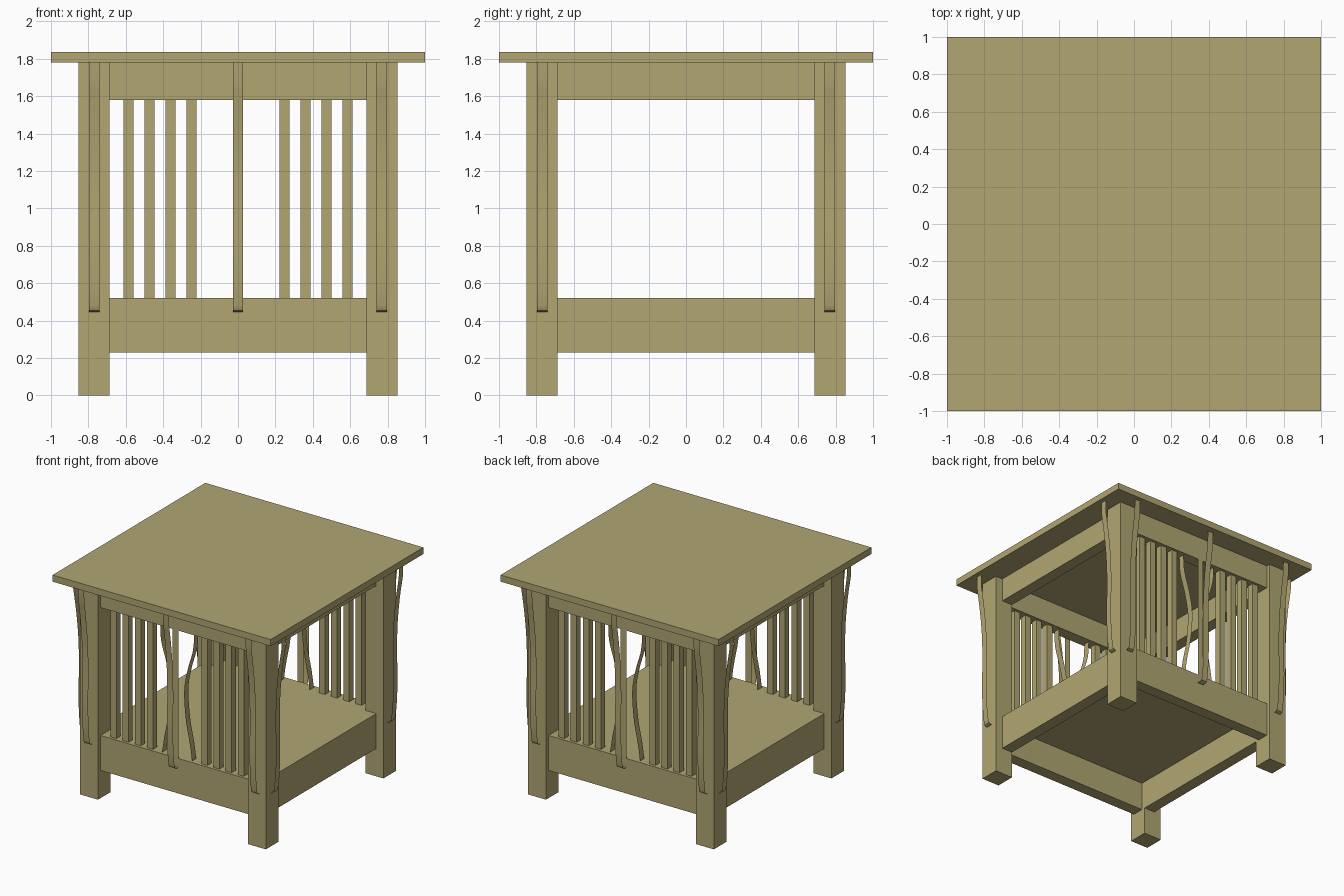
import bpy
import bmesh

if "Cube" in bpy.data.objects:
    bpy.data.objects.remove(bpy.data.objects["Cube"])


def mesh_object(name, bm, smooth=False):
    mesh = bpy.data.meshes.new(name)
    bm.to_mesh(mesh)
    bm.free()
    ob = bpy.data.objects.new(name, mesh)
    bpy.context.collection.objects.link(ob)
    mat = bpy.data.materials.get("wood") or bpy.data.materials.new("wood")
    mat.diffuse_color = (0.44, 0.38, 0.17, 1)
    mat.use_nodes = True
    mat.node_tree.nodes["Principled BSDF"].inputs["Base Color"].default_value = mat.diffuse_color
    mesh.materials.append(mat)
    if smooth:
        bpy.ops.object.select_all(action='DESELECT')
        ob.select_set(True)
        bpy.context.view_layer.objects.active = ob
        bpy.ops.object.shade_smooth_by_angle(angle=0.5)
    return ob


def box(name, x0, x1, y0, y1, z0, z1, chamfer_x=0):
    """Box from its limits; chamfer_x bevels the outer upper edge on that x side."""
    bm = bmesh.new()
    bmesh.ops.create_cube(bm, size=1)
    for v in bm.verts:
        v.co = (x1 if v.co.x > 0 else x0, y1 if v.co.y > 0 else y0, z1 if v.co.z > 0 else z0)
    if chamfer_x:
        outer = max(x0 * chamfer_x, x1 * chamfer_x)
        edges = [e for e in bm.edges
                 if all(v.co.z == z1 and abs(v.co.x * chamfer_x - outer) < 1e-5 for v in e.verts)]
        bmesh.ops.bevel(bm, geom=edges, offset=0.05, segments=1, affect='EDGES')
    return mesh_object(name, bm)


def smooth_path(pts, steps=5):
    """Catmull-Rom curve through 2D points."""
    p = [pts[0]] + pts + [pts[-1]]
    out = []
    for a, b, c, d in zip(p, p[1:], p[2:], p[3:]):
        for i in range(steps):
            t = i / steps
            out.append(tuple(0.5 * (2 * b[k] + (c[k] - a[k]) * t
                                    + (2 * a[k] - 5 * b[k] + 4 * c[k] - d[k]) * t * t
                                    + (3 * b[k] - a[k] - 3 * c[k] + d[k]) * t ** 3) for k in (0, 1)))
    return out + [pts[-1]]


def strip(name, path, centre, place, closed=False):
    """Ribbon along (depth, z) path; place maps (depth, across) to (x, y)."""
    bm = bmesh.new()
    rows = []
    for d, z in path:
        rows.append([bm.verts.new((*place(d, centre + s * W / 2), z)) for s in (-1, 1)])
    pairs = list(zip(rows, rows[1:])) + ([(rows[-1], rows[0])] if closed else [])
    for a, b in pairs:
        bm.faces.new((a[0], a[1], b[1], b[0]))
    if closed:
        bmesh.ops.recalc_face_normals(bm, faces=bm.faces)
    return mesh_object(name, bm, smooth=True)


W = 0.055                   # width of slats and brackets
LO, LI = 0.853, 0.687       # outer and inner leg faces
FO, FI = 0.82, 0.72         # front/back rail faces
SO = 0.787                  # side rail outer face

# Top and shelf
box("table_top", -1, 1, -1, 1, 1.78, 1.835)
box("shelf", -LI, LI, -FI, FI, 0.47, 0.52)

# Legs
for sx in (-1, 1):
    for sy in (-1, 1):
        xs, ys = sorted((sx * LI, sx * LO)), sorted((sy * LI, sy * LO))
        box("leg", *xs, *ys, 0, 1.78)

# Bracket outline: straight head, sweeping face, curled foot, flat back
face = smooth_path([(0.955, 1.66), (0.928, 1.48), (0.908, 1.27), (0.902, 1.05),
                    (0.906, 0.78), (0.898, 0.58), (0.885, 0.47)])
bracket = [(LO, 1.78), (0.96, 1.78)] + face + [(0.878, 0.455), (0.865, 0.447), (LO, 0.445)]
mid_bracket = [(d - 0.015 if d > LO else FO, z) for d, z in bracket]

# Hourglass edge of the middle splat
splat = smooth_path([(0.155, 1.58), (0.146, 1.44), (0.095, 1.26), (0.065, 1.08),
                     (0.08, 0.85), (0.118, 0.65), (0.137, 0.52)])

for s in (-1, 1):
    end = "front" if s < 0 else "back"
    side = "left" if s < 0 else "right"

    # Front/back and side aprons and lower rails
    ys = sorted((s * FI, s * FO))
    box(end + "_apron", -LI, LI, *ys, 1.58, 1.78)
    box(end + "_rail", -LI, LI, *ys, 0.23, 0.52)
    xs = sorted((s * LI, s * SO))
    box(side + "_apron", *xs, -LI, LI, 1.58, 1.78)
    box(side + "_rail", *xs, -LI, LI, 0.23, 0.52, chamfer_x=s)

    # Straight slats in two groups of four
    for g in (-1, 1):
        for i in range(4):
            x = g * (0.249 + 0.112 * i)
            box(end + "_slat", x - W / 2, x + W / 2,
                s * 0.77 - W / 2, s * 0.77 + W / 2, 0.52, 1.58)
        # Curved edges of the middle splat
        strip(end + "_splat_edge", splat, s * 0.77, lambda d, a: (g * d, a))

        # Brackets on the legs
        strip(end + "_bracket", bracket, g * 0.768, lambda d, a: (a, s * d), True)
        strip(side + "_bracket", bracket, g * 0.768, lambda d, a: (s * d, a), True)

    # Middle bracket
    strip(end + "_middle_bracket", mid_bracket, 0, lambda d, a: (a, s * d), True)
